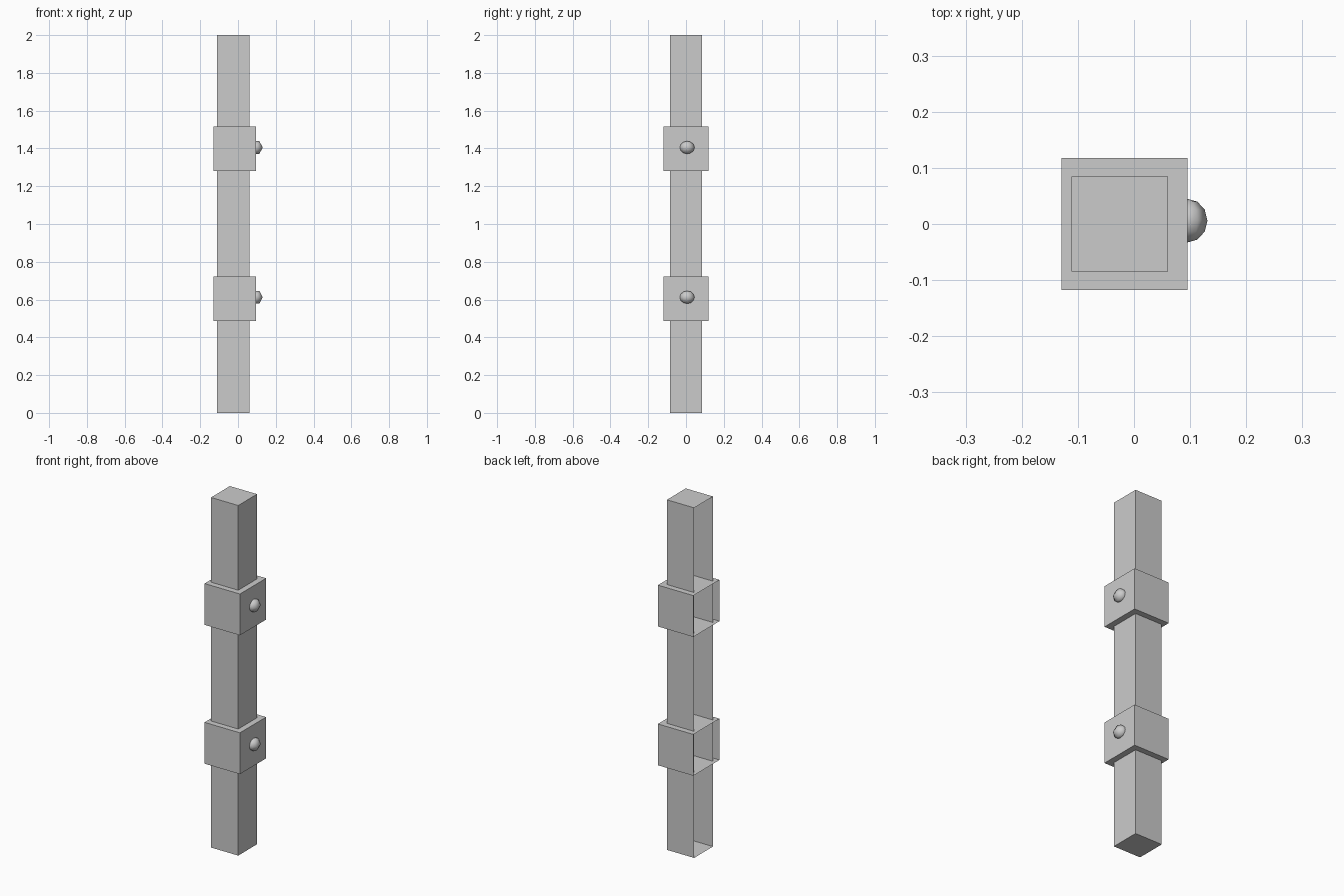
import bpy, bmesh
from mathutils import Matrix, Vector

old = bpy.data.objects.get("Cube")
if old:
    bpy.data.objects.remove(old, do_unlink=True)

# Material
grey = bpy.data.materials.new("plain grey")
grey.use_nodes = True
colour = (0.6, 0.6, 0.6, 1)
grey.diffuse_color = colour
grey.node_tree.nodes["Principled BSDF"].inputs["Base Color"].default_value = colour


def finish(name, bm):
    mesh = bpy.data.meshes.new(name)
    bm.to_mesh(mesh)
    bm.free()
    mesh.materials.append(grey)
    obj = bpy.data.objects.new(name, mesh)
    bpy.context.collection.objects.link(obj)
    return obj


def open_box(name, low, high):
    """Thin-walled box whose -x side is left open."""
    low, high = Vector(low), Vector(high)
    bm = bmesh.new()
    bmesh.ops.create_cube(bm, size=1)
    bmesh.ops.scale(bm, vec=high - low, verts=bm.verts)
    bmesh.ops.translate(bm, vec=(low + high) / 2, verts=bm.verts)
    bm.normal_update()
    back = [f for f in bm.faces if f.normal.x < -0.9]
    bmesh.ops.delete(bm, geom=back, context='FACES_ONLY')
    return finish(name, bm)


def bolt(name, centre):
    """Round stud with six segments about the y axis."""
    bm = bmesh.new()
    bmesh.ops.create_uvsphere(bm, u_segments=6, v_segments=6, radius=0.039)
    bmesh.ops.rotate(bm, matrix=Matrix.Rotation(1.5707963, 3, 'X'), verts=bm.verts)
    # Turn a flat side toward +x
    bmesh.ops.rotate(bm, matrix=Matrix.Rotation(0.5235988, 3, 'Y'), verts=bm.verts)
    bmesh.ops.scale(bm, vec=(0.92, 1, 1), verts=bm.verts)
    bmesh.ops.translate(bm, vec=centre, verts=bm.verts)
    for f in bm.faces:
        f.smooth = True
    return finish(name, bm)


# Tall post
open_box("post", (-0.111, -0.085, 0), (0.061, 0.085, 2))

# Two collars, each with a bolt
for label, z in (("lower", 0.605), ("upper", 1.398)):
    open_box(label + "_collar", (-0.129, -0.118, z - 0.118), (0.095, 0.118, z + 0.118))
    bolt(label + "_bolt", (0.095, 0.006, z + 0.007))
